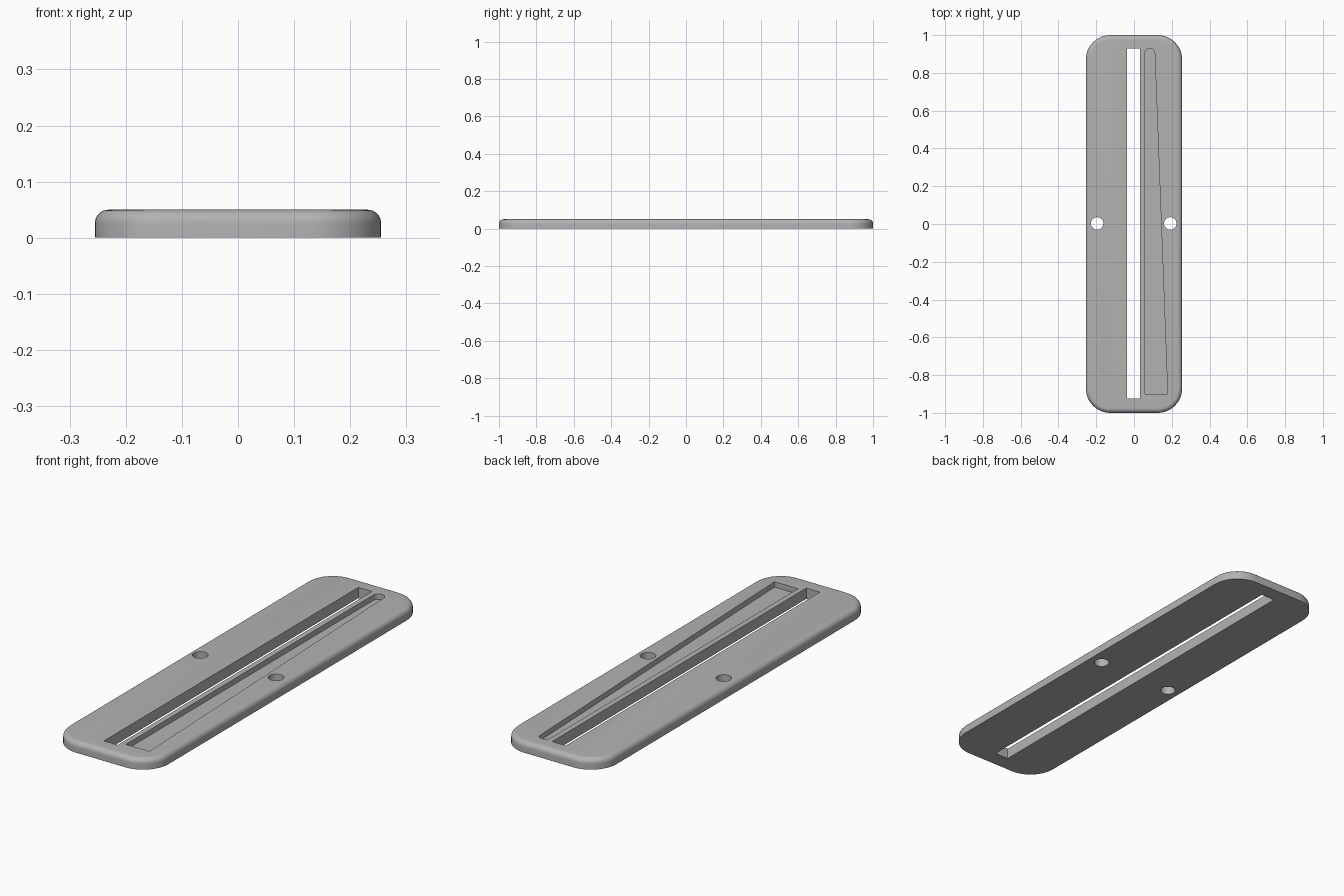
import bpy, bmesh
from math import sin, cos, pi, radians

cube = bpy.data.objects.get("Cube")
if cube:
    bpy.data.objects.remove(cube, do_unlink=True)

HALF_X, HALF_Y, HEIGHT = 0.255, 1.0, 0.05
CORNER, FILLET = 0.13, 0.024

grey = bpy.data.materials.new("light_grey")
grey.use_nodes = True
grey.diffuse_color = (0.45, 0.45, 0.45, 1)
grey.node_tree.nodes["Principled BSDF"].inputs["Base Color"].default_value = grey.diffuse_color


def arc(cx, cy, r, start, end, steps):
    angles = [radians(start + (end - start) * i / steps) for i in range(steps + 1)]
    return [(cx + r * cos(a), cy + r * sin(a)) for a in angles]


def rounded_rectangle(inset):
    r = CORNER - inset
    x, y = HALF_X - CORNER, HALF_Y - CORNER
    points = []
    for k, (sx, sy) in enumerate([(1, 1), (-1, 1), (-1, -1), (1, -1)]):
        points += arc(sx * x, sy * y, r, 90 * k, 90 * k + 90, 12)
    return points


def loft(name, layers):
    """Join matching outlines, given as (points, z), into a closed solid."""
    bm = bmesh.new()
    rings = [[bm.verts.new((x, y, z)) for x, y in pts] for pts, z in layers]
    for low, high in zip(rings, rings[1:]):
        for i in range(len(low)):
            j = (i + 1) % len(low)
            bm.faces.new((low[i], low[j], high[j], high[i]))
    bm.faces.new(rings[0][::-1])
    bm.faces.new(rings[-1])
    bmesh.ops.recalc_face_normals(bm, faces=bm.faces)
    mesh = bpy.data.meshes.new(name)
    bm.to_mesh(mesh)
    bm.free()
    mesh.materials.append(grey)
    obj = bpy.data.objects.new(name, mesh)
    bpy.context.collection.objects.link(obj)
    return obj


# Plate with rounded corners and a filleted upper rim
layers = [(rounded_rectangle(0), 0)]
for i in range(9):
    a = pi / 2 * i / 8
    layers.append((rounded_rectangle(FILLET * (1 - cos(a))), HEIGHT - FILLET * (1 - sin(a))))
plate = loft("plate", layers)

# Cutters: long slot, two round holes, and a shallow tapered pocket
slot = [(-0.037, -0.925), (0.033, -0.925), (0.033, 0.93), (-0.037, 0.93)]
pocket = [(0.058, -0.9), (0.178, -0.9)] + arc(0.084, 0.904, 0.026, 2, 180, 16)
cuts = [("slot_cutter", slot, -0.1), ("pocket_cutter", pocket, HEIGHT - 0.025)]
for side, x in (("right", -0.195), ("left", 0.192)):
    cuts.append((side + "_hole_cutter", arc(x, 0.003, 0.033, 0, 348.75, 31), -0.1))

cutters = [loft(name, [(pts, bottom), (pts, 0.15)]) for name, pts, bottom in cuts]
for cutter in cutters:
    cut = plate.modifiers.new(cutter.name, "BOOLEAN")
    cut.operation = "DIFFERENCE"
    cut.solver = "EXACT"
    cut.object = cutter

# Apply the cuts and remove the cutters
bpy.ops.object.select_all(action="DESELECT")
plate.select_set(True)
bpy.context.view_layer.objects.active = plate
for cutter in cutters:
    bpy.ops.object.modifier_apply(modifier=cutter.name)
    bpy.data.objects.remove(cutter, do_unlink=True)

bpy.ops.object.shade_smooth_by_angle(angle=radians(30))
